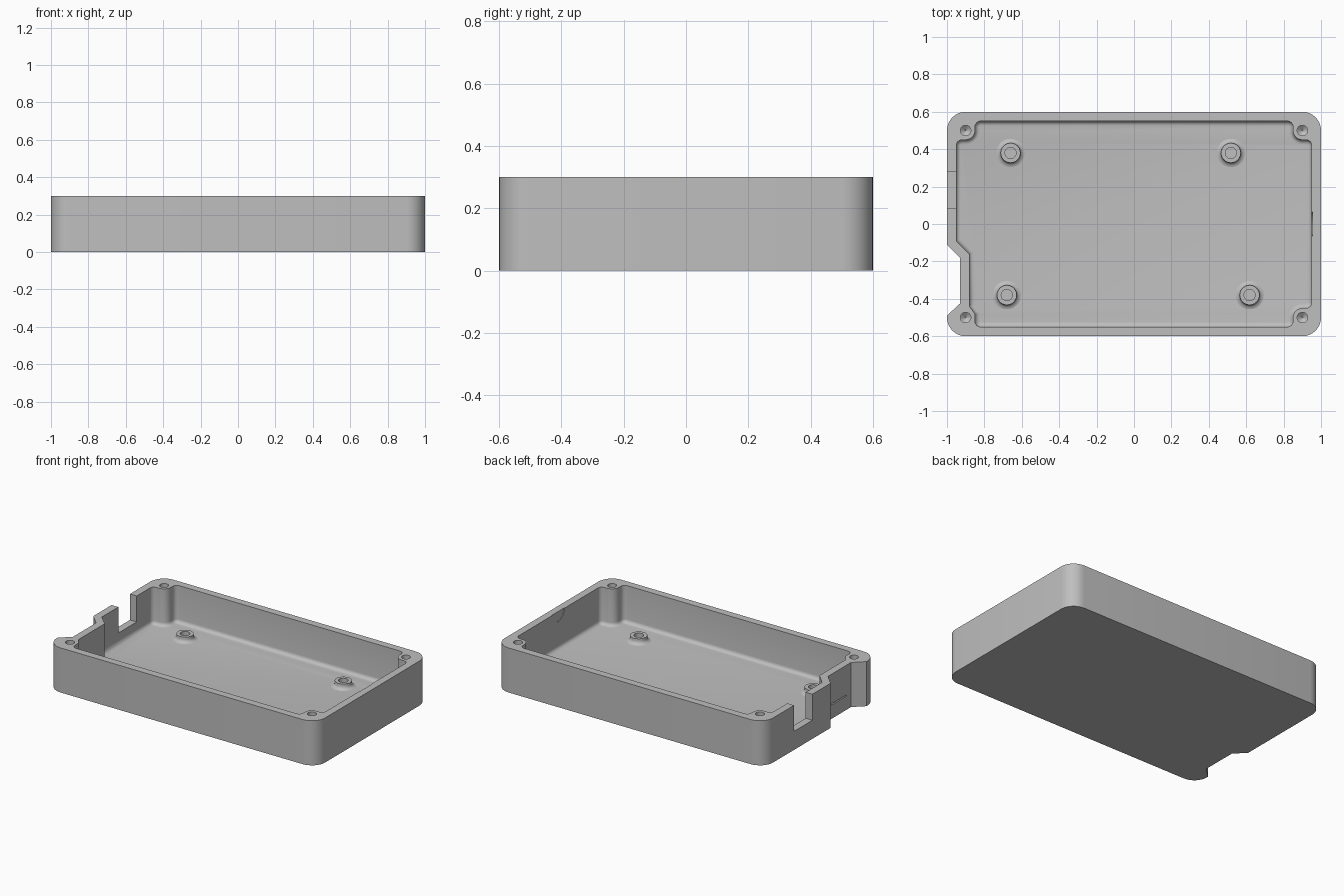
import bpy, bmesh, math
from mathutils import Vector

if "Cube" in bpy.data.objects:
    bpy.data.objects.remove(bpy.data.objects["Cube"])

mat = bpy.data.materials.new("grey_plastic")
mat.diffuse_color = (0.52, 0.52, 0.52, 1)
mat.use_nodes = True
mat.node_tree.nodes["Principled BSDF"].inputs["Base Color"].default_value = mat.diffuse_color


def rounded(points, seg=8):
    """Closed outline from (x, y, corner radius) points."""
    out = []
    n = len(points)
    for i, (x, y, r) in enumerate(points):
        p = Vector((x, y))
        if r == 0:
            out.append(p)
            continue
        a = (Vector(points[i - 1][:2]) - p).normalized()
        b = (Vector(points[(i + 1) % n][:2]) - p).normalized()
        half = a.angle(b) / 2
        c = p + (a + b).normalized() * (r / math.sin(half))
        s, e = p + a * (r / math.tan(half)) - c, p + b * (r / math.tan(half)) - c
        sweep = s.angle_signed(e)
        a0 = math.atan2(s.y, s.x)
        for k in range(seg + 1):
            t = a0 - sweep * k / seg
            out.append(c + Vector((math.cos(t), math.sin(t))) * r)
    return out


def inset(outline, d):
    """Move a counter-clockwise outline inward by d."""
    res = []
    n = len(outline)
    for i, p in enumerate(outline):
        u = (p - outline[i - 1]).normalized()
        v = (outline[(i + 1) % n] - p).normalized()
        nu, nv = Vector((-u.y, u.x)), Vector((-v.y, v.x))
        m = (nu + nv).normalized()
        res.append(p + m * (d / max(m.dot(nu), 0.3)))
    return res


def loft(name, rings):
    """Capped solid through rings given as (outline, z)."""
    bm = bmesh.new()
    loops = [[bm.verts.new((p.x, p.y, z)) for p in o] for o, z in rings]
    for lo, hi in zip(loops, loops[1:]):
        for i in range(len(lo)):
            j = (i + 1) % len(lo)
            bm.faces.new((lo[i], lo[j], hi[j], hi[i]))
    bm.faces.new(loops[0][::-1])
    bm.faces.new(loops[-1])
    bmesh.ops.recalc_face_normals(bm, faces=bm.faces)
    me = bpy.data.meshes.new(name)
    bm.to_mesh(me)
    bm.free()
    me.materials.append(mat)
    ob = bpy.data.objects.new(name, me)
    bpy.context.collection.objects.link(ob)
    return ob


def circle(x, y, r, n=24):
    return [Vector((x + r * math.cos(2 * math.pi * k / n),
                    y + r * math.sin(2 * math.pi * k / n))) for k in range(n)]


def lathe(name, x, y, profile):
    return loft(name, [(circle(x, y, r), z) for r, z in profile])


def box(name, x0, x1, y0, y1, z0, z1):
    o = [Vector(p) for p in ((x0, y0), (x1, y0), (x1, y1), (x0, y1))]
    return loft(name, [(o, z0), (o, z1)])


def select(ob):
    bpy.ops.object.select_all(action='DESELECT')
    ob.select_set(True)
    bpy.context.view_layer.objects.active = ob


def cut(ob, cutter):
    m = ob.modifiers.new("cut", 'BOOLEAN')
    m.operation, m.solver, m.object = 'DIFFERENCE', 'EXACT', cutter
    select(ob)
    bpy.ops.object.modifier_apply(modifier=m.name)
    bpy.data.objects.remove(cutter)


# Outer shell with the angled step in the left wall
outer = rounded([(-1, -.6, .1), (1, -.6, .1), (1, .6, .1), (-1, .6, .1),
                 (-1, -.11, 0), (-.93, -.18, 0), (-.93, -.425, 0), (-1, -.49, 0)])
case = loft("case_tray", [(outer, 0), (outer, .3)])

# Cavity around the four corner screw posts, filleted at the floor
inner = rounded([(-.85, -.55, .03), (.85, -.55, .03), (.85, -.45, .05), (.95, -.45, .03),
                 (.95, .45, .03), (.85, .45, .05), (.85, .55, .03),
                 (-.85, .55, .03), (-.85, .45, .05), (-.95, .45, .03),
                 (-.95, -.09, 0), (-.88, -.16, 0), (-.88, -.44, .01), (-.85, -.48, .01)], 6)
FLOOR, R = .05, .025
rings = []
for k in range(6):
    t = math.pi / 2 * k / 5
    rings.append((inset(inner, R * (1 - math.sin(t))), FLOOR + R * (1 - math.cos(t))))
rings.append((inner, .4))
cut(case, loft("cavity", rings))

# Cable slot in the left wall
cut(case, box("slot", -1.1, -.92, .085, .28, .125, .4))

# Thin card slit in the stepped wall
cut(case, box("slit", -.96, -.86, -.38, -.22, .092, .1))

# Shallow half-round relief inside the right wall
relief = lathe("relief", 0, 0, [(.065, 0), (.065, .024)])
relief.rotation_euler = (0, math.pi / 2, 0)
relief.location = (.93, 0, .3)
bpy.context.view_layer.update()
cut(case, relief)

# Corner screw holes with conical ends
for sx in (-1, 1):
    for sy in (-1, 1):
        cut(case, lathe("screw_hole", sx * .9, sy * .5,
                        [(.003, .08), (.028, .1), (.028, .4)]))

# Board standoffs with flared feet and blind holes
parts = [case]
for x, y in ((-.66, .38), (.518, .38), (-.68, -.38), (.618, -.38)):
    parts.append(lathe("standoff", x, y, [
        (.076, FLOOR - .01), (.076, FLOOR), (.066, .053), (.057, .06), (.053, .07),
        (.053, .087), (.03, .087), (.03, .053)]))

for ob in parts:
    select(ob)
    bpy.ops.object.shade_smooth_by_angle(angle=math.radians(32))
